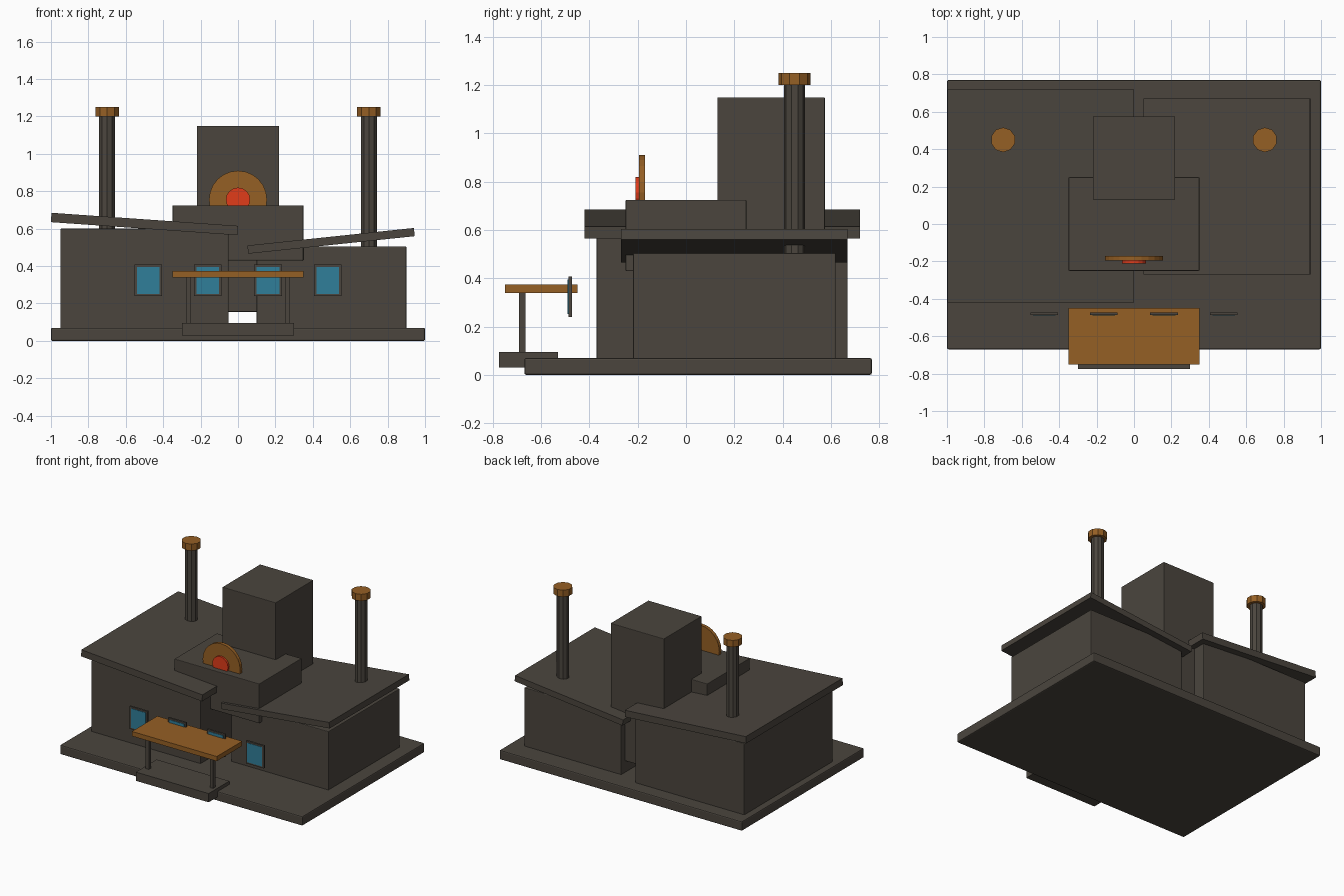
import bpy
from math import radians, pi

default = bpy.data.objects.get("Cube")
if default:
    bpy.data.objects.remove(default, do_unlink=True)


def material(name, rgb):
    m = bpy.data.materials.new(name)
    m.use_nodes = True
    color = (*rgb, 1)
    m.diffuse_color = color
    m.node_tree.nodes["Principled BSDF"].inputs["Base Color"].default_value = color
    return m


STONE = material("dark stone", (0.07, 0.06, 0.048))
BRONZE = material("bronze", (0.30, 0.115, 0.018))
GLOW = material("glowing red", (0.75, 0.045, 0.01))
GLASS = material("blue glass", (0.03, 0.21, 0.32))


def box(name, x, y, z, mat, bevel=0, tilt=0):
    """Box from (low, high) spans, tilted about the y axis."""
    spans = (x, y, z)
    bpy.ops.mesh.primitive_cube_add(size=1, location=[(a + b) / 2 for a, b in spans])
    ob = bpy.context.object
    ob.name = name
    ob.scale = [b - a for a, b in spans]
    bpy.ops.object.transform_apply(location=False, rotation=False, scale=True)
    ob.rotation_euler.y = radians(tilt)
    ob.data.materials.append(mat)
    if bevel:
        mod = ob.modifiers.new("edge_bevel", "BEVEL")
        mod.width = bevel
        mod.segments = 2
    return ob


def cylinder(name, radius, depth, loc, mat, sides, rot_x=0):
    bpy.ops.mesh.primitive_cylinder_add(vertices=sides, radius=radius, depth=depth,
                                        location=loc, rotation=(rot_x, 0, 0))
    ob = bpy.context.object
    ob.name = name
    ob.data.materials.append(mat)
    return ob


# Ground slab and the two wings
box("base_slab", (-1, 1), (-0.67, 0.77), (0, 0.07), STONE, 0.008)
box("right_wing", (-0.95, -0.05), (-0.37, 0.67), (0.06, 0.6), STONE, 0.005)
box("left_wing", (0.1, 0.9), (-0.22, 0.62), (0.06, 0.505), STONE, 0.005)

# Sloping roofs
box("right_roof", (-1, 0), (-0.42, 0.72), (0.6, 0.65), STONE, 0, 4)
box("left_roof", (0.05, 0.945), (-0.27, 0.67), (0.513, 0.557), STONE, 0, -6)

# Central hall and tower
box("central_hall", (-0.35, 0.35), (-0.25, 0.25), (0.43, 0.725), STONE, 0.004)
box("tower", (-0.22, 0.22), (0.13, 0.575), (0.155, 1.15), STONE, 0.004)

# Emblem disc, half sunk in the hall roof
cylinder("emblem_disc", 0.155, 0.025, (0, -0.183, 0.755), BRONZE, 24, pi / 2)
cylinder("emblem_core", 0.065, 0.03, (0, -0.195, 0.755), GLOW, 16, pi / 2)

# Chimneys with caps
for side, x, bottom in (("right", -0.7, 0.56), ("left", 0.7, 0.46)):
    cylinder(side + "_chimney", 0.044, 1.2 - bottom, (x, 0.45, (1.2 + bottom) / 2), STONE, 10)
    cylinder(side + "_chimney_cap", 0.066, 0.05, (x, 0.45, 1.225), BRONZE, 10)

# Porch: step, posts and awning
box("porch_step", (-0.3, 0.3), (-0.775, -0.53), (0.03, 0.095), STONE)
box("awning", (-0.35, 0.35), (-0.75, -0.45), (0.34, 0.375), BRONZE)
for side, x in (("right", -0.265), ("left", 0.265)):
    box(side + "_post", (x - 0.013, x + 0.013), (-0.691, -0.665), (0.09, 0.345), STONE)

# Free-standing framed windows
for i, x in enumerate((-0.48, -0.162, 0.16, 0.48), 1):
    box(f"window_frame_{i}", (x - 0.074, x + 0.074), (-0.487, -0.473), (0.24, 0.408), STONE)
    box(f"window_pane_{i}", (x - 0.061, x + 0.061), (-0.49, -0.483), (0.252, 0.396), GLASS)
